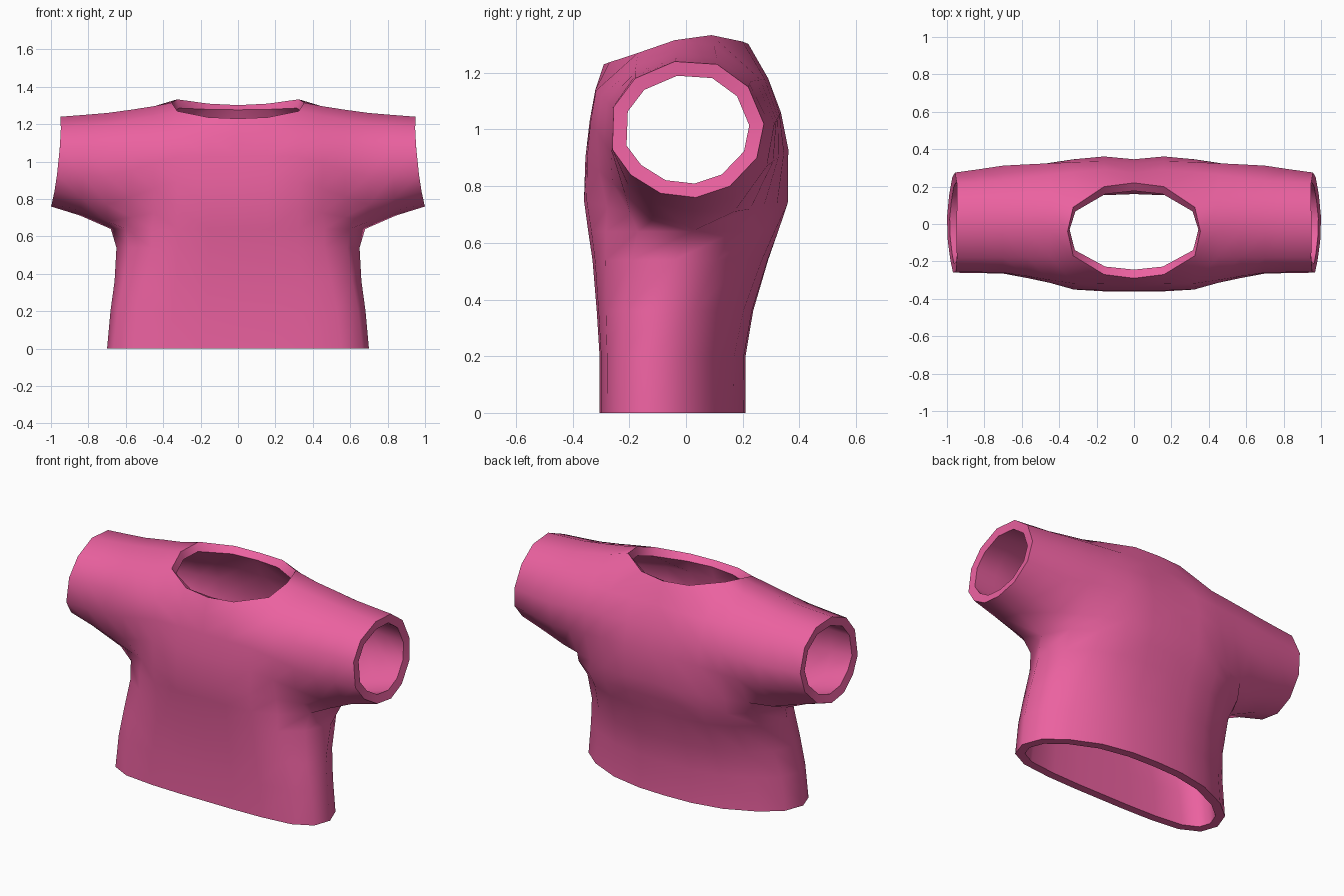
import bpy, bmesh

if "Cube" in bpy.data.objects:
    bpy.data.objects.remove(bpy.data.objects["Cube"])

# Column positions across half the body
COLS = [0, .16, .325, .45, .57]
# How far each column leans to the sleeve (front, back)
BLEND = [[0, 0, .04, .34, .68], [0, 0, .2, .45, .7]]
# Torso outline: share of half width, share of depth (front, back)
HEM = [[(0, 1), (.25, 1), (.52, .97), (.79, .86), (.95, .55)],
       [(0, 1), (.25, .98), (.52, .87), (.78, .62), (.94, .34)]]
TOP = [[(0, 1), (.235, 1), (.478, .97), (.68, .83), (.88, .52)],
       [(0, 1), (.235, 1), (.478, .96), (.68, .82), (.88, .5)]]

# Torso levels: z, half width, front y, back y, side y
TORSO = [(0, .70, -.305, .21, -.12), (.2, .682, -.305, .21, -.12),
         (.36, .66, -.315, .237, -.1), (.54, .65, -.33, .29, -.04),
         (.64, .68, -.345, .325, .02)]

# Per side (front, back), bottom to top as (y, z)
CHEST = [[(-.36, .75), (-.355, .9), (-.34, 1.03), (-.32, 1.14)],
         [(.359, .74), (.361, .93), (.335, 1.06), (.29, 1.18)]]
NECK = [[(-.29, 1.23), (-.27, 1.237), (-.17, 1.27)],
        [(.22, 1.302), (.20, 1.31), (.09, 1.333)]]
NECK_SIDE = (-.04, 1.315)
ARMPIT = [[(.02, .64), (-.12, .68), (-.215, .77), (-.265, .92), (-.26, 1.08), (-.18, 1.2), (-.03, 1.26)],
          [(.02, .64), (.17, .71), (.285, .87), (.312, 1.02), (.23, 1.17), (.11, 1.25), (-.03, 1.26)]]
CUFF = [[(.035, .76), (-.09, .775), (-.195, .84), (-.26, .93), (-.255, 1.08), (-.18, 1.18), (-.04, 1.24)],
        [(.035, .76), (.155, .8), (.25, .9), (.275, 1.02), (.22, 1.15), (.11, 1.23), (-.04, 1.24)]]


def mix(a, b, t):
    return tuple(p + (q - p) * t for p, q in zip(a, b))


def columns(side):
    """Grid of points for the front (0) or back (1) half panel."""
    cols = []
    for c, x in enumerate(COLS):
        t, col = BLEND[side][c], []
        for z, w, front, back, mid in TORSO:
            u, depth = mix(HEM[side][c], TOP[side][c], (z / .64) ** 2)
            y = (front, back)[side]
            col.append((u * w, mid + (y - mid) * depth, z))
        edge = NECK[side][min(c, 2)]
        spine = -.015 if side and c == 0 else 0      # dip down the back
        for r, (a, b) in enumerate(zip(CHEST[side] + [edge], ARMPIT[side][1:6])):
            y, z = a if r == 4 and c == 2 else mix(a, b, t)
            col.append((x, y + (spine if r < 4 else 0), z))
        if c >= 2:                   # shoulder line beside the neck hole
            col.append((.355, *NECK_SIDE) if c == 2 else
                       (x, *mix(NECK_SIDE, ARMPIT[side][6], BLEND[0][c])))
        cols.append(col)
    # side seam running into the underarm ring
    cols.append([(w, mid, z) for z, w, f, b, mid in TORSO]
                + [(.70, *p) for p in ARMPIT[side][1:]])
    # sleeve rings
    for t in (.5, 1):
        ring = []
        for a, b in zip(ARMPIT[side], CUFF[side]):
            end = .95 + .05 * (1.24 - b[1]) / .48 - .07 * max(0, abs(b[0]) - .05)
            y, z = mix(a, b, t)
            lift = .012 if t < 1 and z < .75 else 0
            ring.append((.69 + (end - .69) * t, y, z + lift))
        cols.append([None] * 4 + ring)
    return cols


# Half shell from front and back panels, joined along the seams
bm = bmesh.new()
for side in (0, 1):
    grid = [[bm.verts.new(p) if p else None for p in col] for col in columns(side)]
    for a, b in zip(grid, grid[1:]):
        for r in range(min(len(a), len(b)) - 1):
            quad = [a[r], b[r], b[r + 1], a[r + 1]]
            if all(quad):
                bm.faces.new(quad if side == 0 else quad[::-1])
bmesh.ops.remove_doubles(bm, verts=bm.verts, dist=1e-4)
mesh = bpy.data.meshes.new("shirt")
bm.to_mesh(mesh)
bm.free()
shirt = bpy.data.objects.new("shirt", mesh)
bpy.context.collection.objects.link(shirt)
bpy.context.view_layer.objects.active = shirt
shirt.select_set(True)

# Mirror to the other side and thicken the cloth inwards
mirror = shirt.modifiers.new("mirror", 'MIRROR')
mirror.use_clip = True
cloth = shirt.modifiers.new("cloth", 'SOLIDIFY')
cloth.thickness = .05
cloth.offset = -1
cloth.use_even_offset = True
for name in ("mirror", "cloth"):
    bpy.ops.object.modifier_apply(modifier=name)
for v in shirt.data.vertices:        # flat hem
    if v.co.z < .08:
        v.co.z = 0

bpy.ops.object.shade_smooth_by_angle(angle=1.15)
pink = bpy.data.materials.new("pink_cloth")
pink.diffuse_color = (.83, .12, .35, 1)
pink.use_nodes = True
pink.node_tree.nodes["Principled BSDF"].inputs["Base Color"].default_value = pink.diffuse_color
shirt.data.materials.append(pink)
